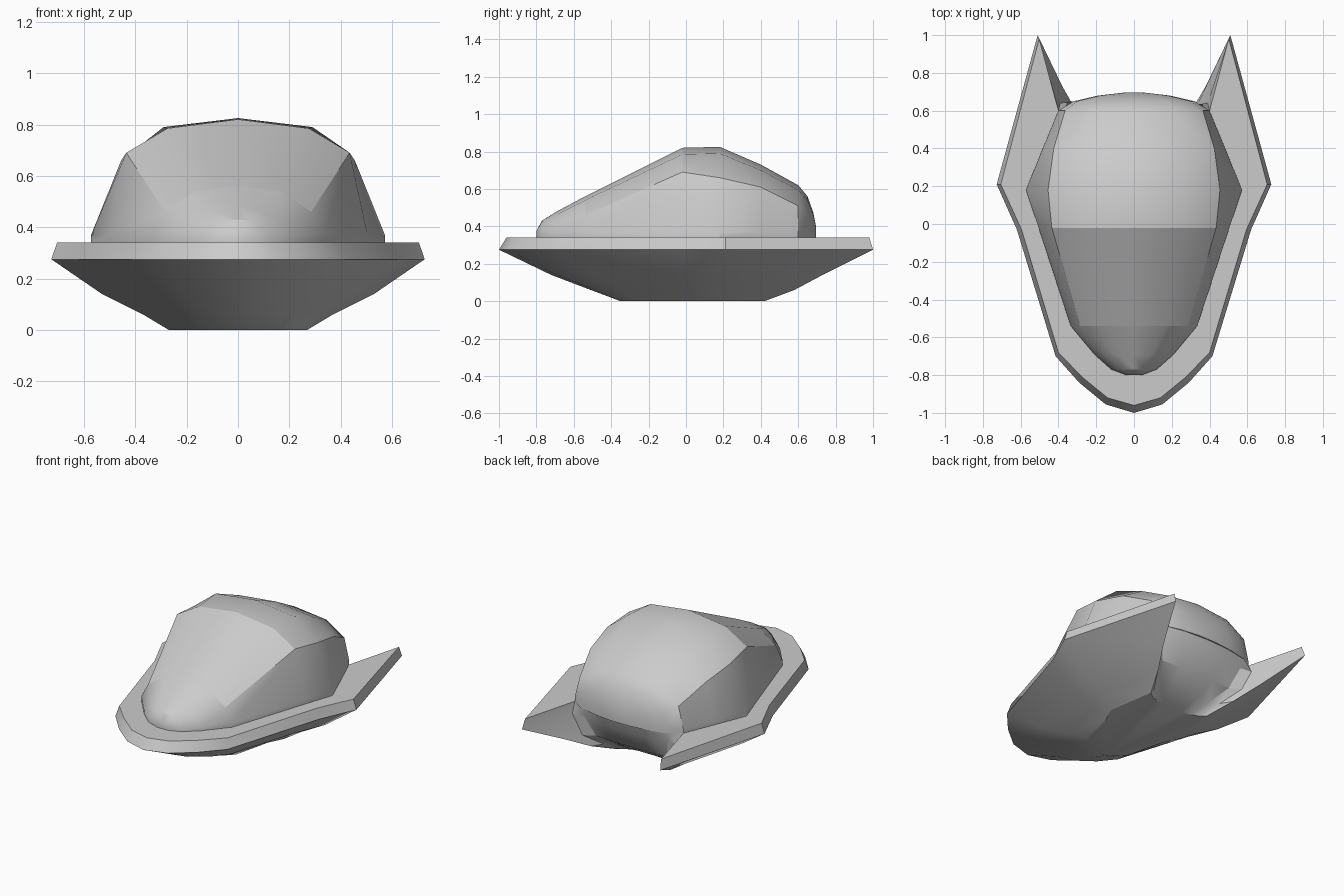
import bpy, bmesh, math

if "Cube" in bpy.data.objects:
    bpy.data.objects.remove(bpy.data.objects["Cube"])


def loft(name, rings, angle):
    """Skin closed rings of equal length and cap both ends."""
    bm = bmesh.new()
    vs = [[bm.verts.new(p) for p in ring] for ring in rings]
    n = len(vs[0])
    for a, b in zip(vs, vs[1:]):
        for i in range(n):
            j = (i + 1) % n
            bm.faces.new((a[i], a[j], b[j], b[i]))
    bm.faces.new(vs[0])
    bm.faces.new(vs[-1])
    bmesh.ops.recalc_face_normals(bm, faces=bm.faces)
    mesh = bpy.data.meshes.new(name)
    bm.to_mesh(mesh)
    bm.free()
    obj = bpy.data.objects.new(name, mesh)
    bpy.context.collection.objects.link(obj)
    bpy.ops.object.select_all(action='DESELECT')
    obj.select_set(True)
    bpy.context.view_layer.objects.active = obj
    bpy.ops.object.shade_smooth_by_angle(angle=math.radians(angle))
    return obj


def mirrored(half):
    """Complete a half outline (x >= 0) across x = 0."""
    return half + [(-x, v) for x, v in reversed(half) if x > 0]


# Hull: plan outlines at each height, from nose round the tail prong to the rear wall
hull_levels = {
    0.34: [(0, -.96), (.14, -.92), (.275, -.81), (.40, -.68), (.595, -.03),
           (.705, .21), (.502, .98), (.40, .60), (.32, .65), (.17, .68), (0, .69)],
    0.275: [(0, -1), (.15, -.955), (.29, -.84), (.415, -.70), (.62, -.03),
            (.727, .21), (.51, 1), (.39, .64), (.31, .63), (.16, .655), (0, .665)],
    0.14: [(0, -.72), (.11, -.69), (.22, -.61), (.30, -.51), (.45, -.03),
           (.53, .16), (.38, .73), (.33, .62), (.26, .58), (.13, .59), (0, .59)],
    0.06: [(0, -.51), (.08, -.485), (.15, -.43), (.215, -.36), (.31, 0),
           (.37, .13), (.295, .58), (.25, .51), (.19, .47), (.10, .47), (0, .47)],
    0.0: [(0, -.35), (.06, -.335), (.11, -.30), (.16, -.25), (.22, 0),
          (.27, .10), (.22, .42), (.18, .39), (.13, .37), (.07, .36), (0, .36)],
}
loft("hull", [[(x, y, z) for x, y in mirrored(half)]
              for z, half in hull_levels.items()], 30)

# Canopy: cross-sections along y as (y, base half width, side top, shoulder, roof height)
sections = [
    (-.80, .04, .355, (.03, .37), (.015, .375), .375),
    (-.77, .12, .36, (.09, .40), (.05, .425), .43),
    (-.69, .21, .365, (.16, .42), (.09, .465), .48),
    (-.54, .335, .37, (.285, .46), (.17, .54), .56),
    (-.02, .505, .37, (.435, .69), (.275, .785), .82),
    (.18, .572, .37, (.455, .66), (.29, .79), .825),
    (.40, .483, .37, (.425, .61), (.27, .70), .73),
    (.60, .40, .37, (.365, .51), (.23, .595), .62),
    (.65, .32, .37, (.30, .47), (.18, .54), .56),
    (.68, .19, .36, (.18, .42), (.11, .465), .475),
    (.695, .06, .355, (.06, .38), (.04, .40), .40),
]
rings = []
for y, w, side, shoulder, roof, top in sections:
    # bottom centre, sill, side, shoulder, roof edge, ridge
    half = [(0, .335), (w, .335), (w, side), shoulder, roof, (0, top)]
    rings.append([(x, y, z) for x, z in mirrored(half)])
canopy = loft("canopy", rings, 30)

# Windscreen: crisp border between the two front canopy sections
size = len(rings[0])
front, back = 3, 4
mid = size // 2
band = range(mid - 2, mid + 3)
border = {frozenset((s * size + i, s * size + i + 1))
          for s in (front, back) for i in list(band)[:-1]}
border |= {frozenset((front * size + i, back * size + i)) for i in (band[0], band[-1])}
for edge in canopy.data.edges:
    if frozenset(edge.vertices) in border:
        edge.use_edge_sharp = True
